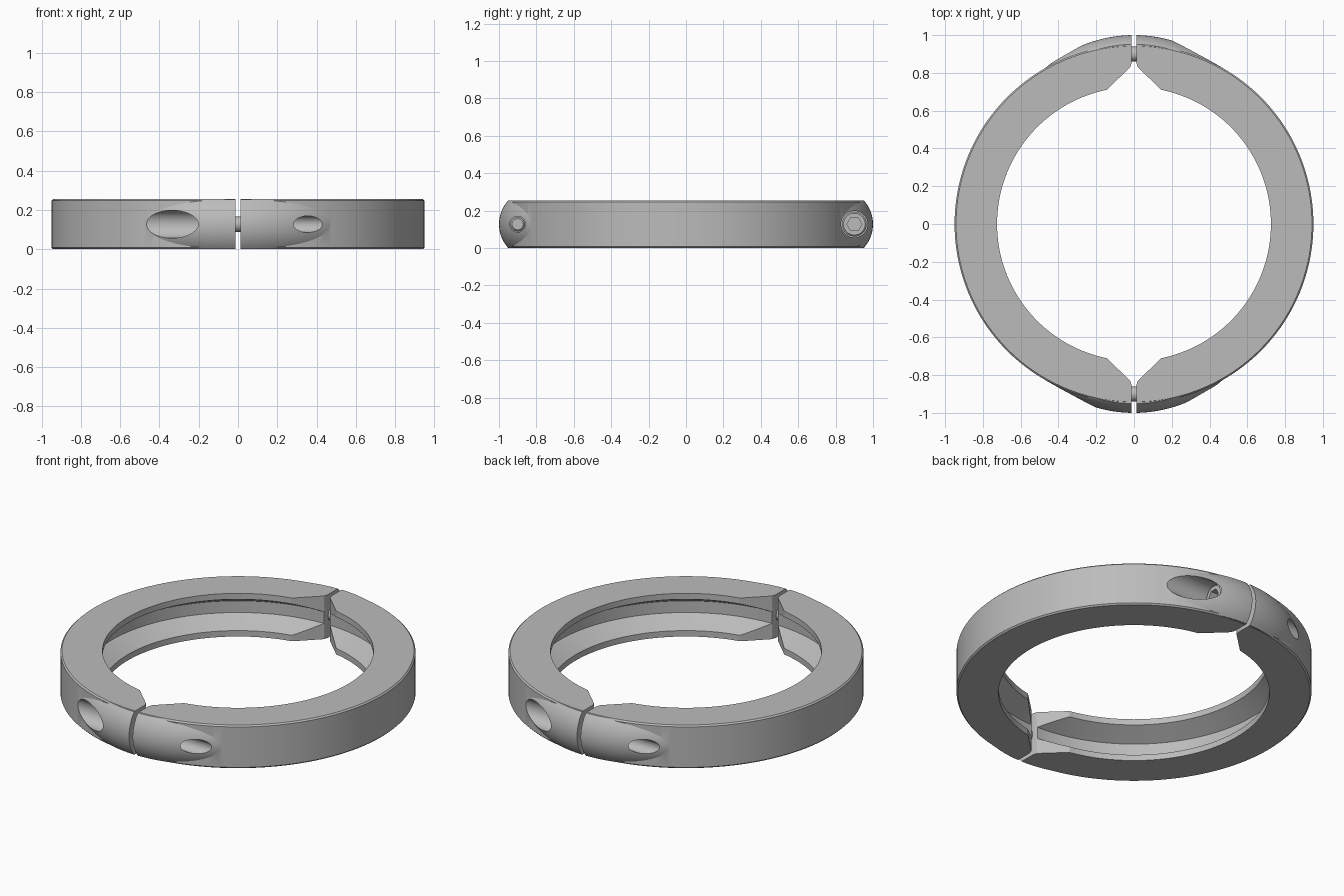
import bpy, bmesh, math
from mathutils import Matrix, Vector

HEIGHT, MID = 0.255, 0.1275
BOLT_Y = 0.9

cube = bpy.data.objects.get("Cube")
if cube:
    bpy.data.objects.remove(cube, do_unlink=True)


def material(name, rgb):
    m = bpy.data.materials.new(name)
    m.use_nodes = True
    m.diffuse_color = (*rgb, 1)
    m.node_tree.nodes["Principled BSDF"].inputs["Base Color"].default_value = (*rgb, 1)
    return m


steel = material("machined grey steel", (0.5, 0.5, 0.5))


def make(name, bm):
    bmesh.ops.recalc_face_normals(bm, faces=bm.faces)
    mesh = bpy.data.meshes.new(name)
    bm.to_mesh(mesh)
    bm.free()
    mesh.materials.append(steel)
    ob = bpy.data.objects.new(name, mesh)
    bpy.context.collection.objects.link(ob)
    return ob


def lathe(name, profile, steps, closed=True, centre_y=0, start=0, sweep=math.tau):
    """Revolve (radius, height) points about a vertical axis."""
    bm = bmesh.new()
    verts = [bm.verts.new((r, 0, z)) for r, z in profile]
    edges = [bm.edges.new(pair) for pair in zip(verts, verts[1:])]
    if closed:
        edges.append(bm.edges.new((verts[-1], verts[0])))
    bmesh.ops.rotate(bm, verts=verts, matrix=Matrix.Rotation(start, 3, "Z"))
    bmesh.ops.spin(bm, geom=verts + edges, axis=(0, 0, 1), cent=(0, 0, 0),
                   angle=sweep, steps=steps)
    bmesh.ops.remove_doubles(bm, verts=bm.verts, dist=1e-5)
    if sweep < 6:
        bmesh.ops.holes_fill(bm, edges=bm.edges, sides=0)
    bmesh.ops.translate(bm, verts=bm.verts, vec=(0, centre_y, 0))
    return make(name, bm)


def prism(name, outline, low, high):
    bm = bmesh.new()
    face = bm.faces.new([bm.verts.new((x, y, low)) for x, y in outline])
    ext = bmesh.ops.extrude_face_region(bm, geom=[face])
    moved = [v for v in ext["geom"] if isinstance(v, bmesh.types.BMVert)]
    bmesh.ops.translate(bm, verts=moved, vec=(0, 0, high - low))
    return make(name, bm)


def bore(radius, x0, x1, y, sides=48):
    """Cutter cylinder running along x."""
    bm = bmesh.new()
    place = Matrix.Translation(((x0 + x1) / 2, y, MID)) @ Matrix.Rotation(math.pi / 2, 4, "Y")
    bmesh.ops.create_cone(bm, cap_ends=True, segments=sides, radius1=radius,
                          radius2=radius, depth=x1 - x0, matrix=place)
    return make("bore_cutter", bm)


def boolean(ob, other, operation):
    mod = ob.modifiers.new("boolean", "BOOLEAN")
    mod.operation, mod.object, mod.solver = operation, other, "EXACT"
    bpy.context.view_layer.objects.active = ob
    bpy.ops.object.modifier_apply(modifier=mod.name)
    bpy.data.objects.remove(other, do_unlink=True)


def smooth(ob):
    bpy.ops.object.select_all(action="DESELECT")
    ob.select_set(True)
    bpy.context.view_layer.objects.active = ob
    bpy.ops.object.shade_smooth_by_angle(angle=math.radians(20))


def turned_copy(ob, name):
    twin = ob.copy()
    twin.data = ob.data.copy()
    twin.name = name
    twin.data.transform(Matrix.Rotation(math.pi, 4, "Z"))
    bpy.context.collection.objects.link(twin)


# Ring with chamfered rim and a tapered groove inside
lower = [(0.83, 0.093), (0.725, 0.035), (0.725, 0), (0.942, 0), (0.95, 0.008)]
upper = [(r, HEIGHT - z) for r, z in reversed(lower)]
half = lathe("left_clamp_half", lower + upper, 144)

# Rounded lugs that swell around each joint
arc = []
for i in range(17):
    a = math.radians(42 * (i / 8 - 1))
    arc.append((0.531 + 0.189 * math.cos(a), MID + 0.189 * math.sin(a)))
rim = [(0.62, arc[0][1])] + arc + [(0.62, arc[-1][1])]
for side in (1, -1):
    lug = lathe("lug", rim, 48, centre_y=0.28 * side,
                start=math.radians(90 * side - 44), sweep=math.radians(88))
    boolean(half, lug, "UNION")

# Split the ring, with relieved inner corners at the joint
edge = [(0.012, 1.2), (0.012, 0.855), (0.02, 0.83), (0.145, 0.71), (0.145, 0.6)]
edge += [(x, -y) for x, y in reversed(edge)]
boolean(half, prism("split_cutter", [(-1.2, 1.2)] + edge + [(-1.2, -1.2)], -0.1, 0.4),
        "DIFFERENCE")

# Counterbore and clearance hole at the back, tapped hole at the front
for radius, x0, x1, y in ((0.071, 0.115, 0.7, BOLT_Y),
                          (0.042, -0.1, 0.2, BOLT_Y),
                          (0.042, -0.1, 0.7, -BOLT_Y)):
    boolean(half, bore(radius, x0, x1, y), "DIFFERENCE")
smooth(half)
turned_copy(half, "right_clamp_half")

# Socket-head screw lying along x
screw = lathe("back_screw", [(0, -0.22), (0.03, -0.22), (0.039, -0.21), (0.039, 0.116),
                             (0.066, 0.116), (0.066, 0.192), (0.058, 0.2), (0, 0.2)],
              48, closed=False)
screw.data.transform(Matrix.Translation((0, BOLT_Y, MID)) @ Matrix.Rotation(math.pi / 2, 4, "Y"))
boolean(screw, bore(0.04, 0.15, 0.3, BOLT_Y, 6), "DIFFERENCE")
smooth(screw)
turned_copy(screw, "front_screw")
